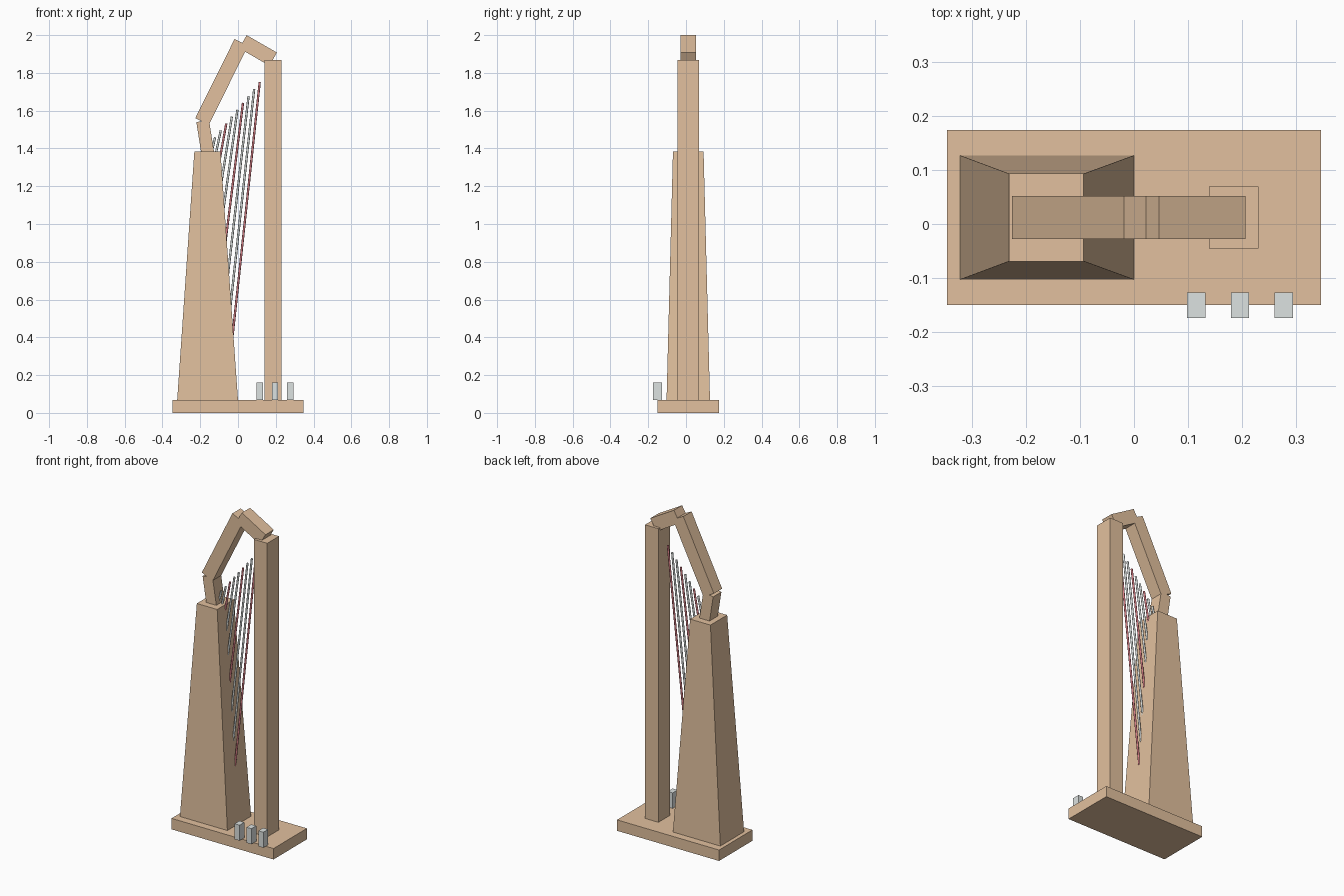
import bpy, bmesh, math
from mathutils import Vector

if "Cube" in bpy.data.objects:
    bpy.data.objects.remove(bpy.data.objects["Cube"])

def mat(name, c):
    m = bpy.data.materials.new(name)
    m.diffuse_color = (*c, 1)
    m.use_nodes = True
    m.node_tree.nodes["Principled BSDF"].inputs["Base Color"].default_value = m.diffuse_color
    return m

wood = mat("light wood", (0.76, 0.53, 0.342))
steel = mat("pale steel", (0.72, 0.76, 0.75))
red = mat("string red", (0.72, 0.22, 0.25))
YC = 0.012  # depth centre of the harp body

def make(name, bm, m):
    bmesh.ops.recalc_face_normals(bm, faces=bm.faces[:])
    me = bpy.data.meshes.new(name)
    bm.to_mesh(me)
    bm.free()
    me.materials.append(m)
    ob = bpy.data.objects.new(name, me)
    bpy.context.collection.objects.link(ob)
    return ob

def frustum(name, lo, hi, z0, z1, m):
    """Box from rectangle lo (x0,x1,y0,y1) at z0 to rectangle hi at z1."""
    bm = bmesh.new()
    rings = []
    for (x0, x1, y0, y1), z in ((lo, z0), (hi, z1)):
        rings.append([bm.verts.new((x, y, z)) for x, y in
                      ((x0, y0), (x1, y0), (x1, y1), (x0, y1))])
    a, b = rings
    bm.faces.new(a)
    bm.faces.new(b)
    for i in range(4):
        j = (i + 1) % 4
        bm.faces.new((a[i], a[j], b[j], b[i]))
    return make(name, bm, m)

def box(name, r, z0, z1, m):
    return frustum(name, r, r, z0, z1, m)

def beam(name, p, q, width, depth, m):
    """Square-ended beam in the xz plane."""
    p, q = Vector((p[0], YC, p[1])), Vector((q[0], YC, q[1]))
    d = (q - p).normalized()
    ob = box(name, (-width / 2, width / 2, -depth / 2, depth / 2), 0, (q - p).length, m)
    ob.rotation_euler = (0, math.atan2(d.x, d.z), 0)
    ob.location = p
    return ob

# base, tapered soundbox and pillar
box("base", (-0.346, 0.346, -0.150, 0.174), 0, 0.067, wood)
frustum("soundbox", (-0.322, 0, -0.103, 0.127), (-0.231, -0.093, -0.069, 0.093),
        0.067, 1.385, wood)
box("pillar", (0.139, 0.23, -0.045, 0.069), 0.067, 1.868, wood)

# bent neck in three straight pieces
beam("neck_lower", (-0.161, 1.38), (-0.187, 1.545), 0.068, 0.08, wood)
beam("neck_middle", (-0.19, 1.543), (0.0175, 1.961), 0.08, 0.08, wood)
beam("neck_upper", (0.026, 1.965), (0.186, 1.873), 0.08, 0.08, wood)

# strings fanning slightly as they run down into the soundbox
for i in range(9):
    top = Vector((0.115 - 0.0295 * i, YC, 1.751 - 0.0365 * i))
    zb = min(0.413 + 0.15 * i, 1.375)
    slope = 0.107 + 0.0021 * i * i
    bot = Vector((top.x - slope * (top.z - zb), YC, zb))
    d = top - bot
    bm = bmesh.new()
    bmesh.ops.create_cone(bm, cap_ends=True, segments=8, radius1=0.006,
                          radius2=0.006, depth=d.length)
    for f in bm.faces:
        f.smooth = len(f.verts) == 4
    ob = make(f"string_{i + 1}", bm, red if i % 3 == 0 else steel)
    ob.location = (top + bot) / 2
    ob.rotation_euler = d.to_track_quat('Z', 'Y').to_euler()

# pedals
for i in range(3):
    x = 0.115 + 0.081 * i
    box(f"pedal_{i + 1}", (x - 0.017, x + 0.017, -0.174, -0.127), 0.067, 0.162, steel)
